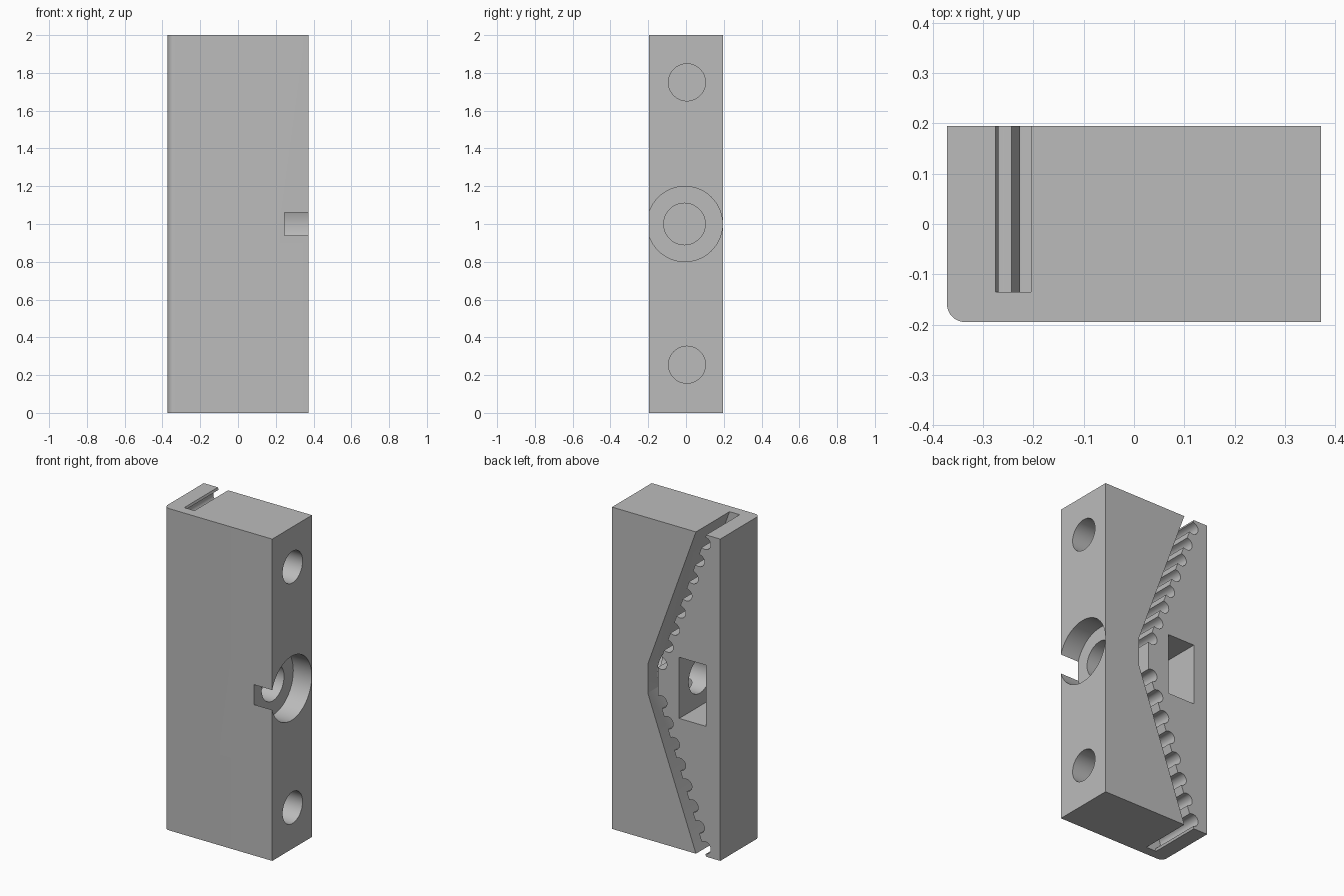
import bpy, bmesh, math
from mathutils import Vector, Matrix

cube = bpy.data.objects.get("Cube")
if cube:
    bpy.data.objects.remove(cube, do_unlink=True)

grey = bpy.data.materials.new("plain_grey")
grey.use_nodes = True
grey.diffuse_color = (0.5, 0.5, 0.5, 1)
grey.node_tree.nodes["Principled BSDF"].inputs["Base Color"].default_value = (0.5, 0.5, 0.5, 1)


def finish(name, bm):
    bmesh.ops.recalc_face_normals(bm, faces=bm.faces)
    mesh = bpy.data.meshes.new(name)
    bm.to_mesh(mesh)
    bm.free()
    mesh.materials.append(grey)
    obj = bpy.data.objects.new(name, mesh)
    bpy.context.scene.collection.objects.link(obj)
    return obj


def prism(name, points, direction):
    """Extrude a closed outline along a vector."""
    bm = bmesh.new()
    face = bm.faces.new([bm.verts.new(p) for p in points])
    new = bmesh.ops.extrude_face_region(bm, geom=[face])["geom"]
    bmesh.ops.translate(bm, vec=direction, verts=[v for v in new if isinstance(v, bmesh.types.BMVert)])
    return finish(name, bm)


def bore(name, y, z, radius, x0, x1):
    """Round cutter along x."""
    bm = bmesh.new()
    place = Matrix.Translation(((x0 + x1) / 2, y, z)) @ Matrix.Rotation(math.pi / 2, 4, 'Y')
    bmesh.ops.create_cone(bm, cap_ends=True, segments=64, radius1=radius, radius2=radius,
                          depth=x1 - x0, matrix=place)
    return finish(name, bm)


# Block with one rounded vertical edge
W, D, H, R = 0.372, 0.195, 2.0, 0.036
outline = [(W, -D, 0), (W, D, 0), (-W, D, 0)]
for i in range(9):
    a = math.pi + i / 8 * math.pi / 2
    outline.append((-W + R + R * math.cos(a), -D + R + R * math.sin(a), 0))
block = prism("clamp_block", outline, (0, 0, H))

# Bent belt slot with round tooth grooves on one wall
SLOPE, FLAT, BACK = 0.364, 0.91, -0.135
TOP_X, WIDTH, EXTRA = -0.275, 0.07, 0.06


def wall(z):
    return TOP_X + SLOPE * min(z, H - z, FLAT)


def groove(z, upper):
    """Points of one groove, listed upwards along the wall."""
    t = Vector((-SLOPE if upper else SLOPE, 1)).normalized()
    n = Vector((-t.y, t.x))
    c, r, sink = Vector((wall(z), z)), 0.038, 0.012
    pts = [c - t * r]
    for i in range(13):
        a = math.pi * i / 12
        pts.append(c + n * sink + r * (n * math.sin(a) - t * math.cos(a)))
    return pts + [c + t * r]


heights = [0.05 + 0.118 * k for k in range(8)]
side = [Vector((wall(-EXTRA), -EXTRA))]
for z in heights:
    side += groove(z, False)
for z in reversed(heights):
    side += groove(H - z, True)
side.append(Vector((wall(H + EXTRA), H + EXTRA)))
for z in (H + EXTRA, H - FLAT, FLAT, -EXTRA):
    side.append(Vector((wall(z) + WIDTH, z)))
slot = prism("belt_slot_cutter", [(p.x, BACK, p.y) for p in side], (0, 0.4, 0))

# Square nut pocket, open at the back
pocket = prism("nut_pocket_cutter",
               [(x, -0.15, z) for x, z in ((-0.275, 0.81), (-0.09, 0.81), (-0.09, 1.19), (-0.275, 1.19))],
               (0, 0.4, 0))

# Screw bore, head recess and the two mounting holes
cutters = [
    slot, pocket,
    bore("screw_bore_cutter", -0.008, 1, 0.11, -0.18, 0.41),
    bore("head_recess_cutter", -0.006, 1, 0.199, 0.245, 0.42),
    bore("lower_hole_cutter", 0.005, 0.255, 0.098, 0.0, 0.4),
    bore("upper_hole_cutter", 0.005, 1.75, 0.098, 0.0, 0.4),
]

bpy.ops.object.select_all(action='DESELECT')
bpy.context.view_layer.objects.active = block
block.select_set(True)
for cutter in cutters:
    cut = block.modifiers.new(cutter.name, 'BOOLEAN')
    cut.operation, cut.solver, cut.object = 'DIFFERENCE', 'EXACT', cutter
    bpy.ops.object.modifier_apply(modifier=cut.name)
for cutter in cutters:
    bpy.data.objects.remove(cutter, do_unlink=True)
bpy.ops.object.shade_smooth_by_angle(angle=math.radians(30))
